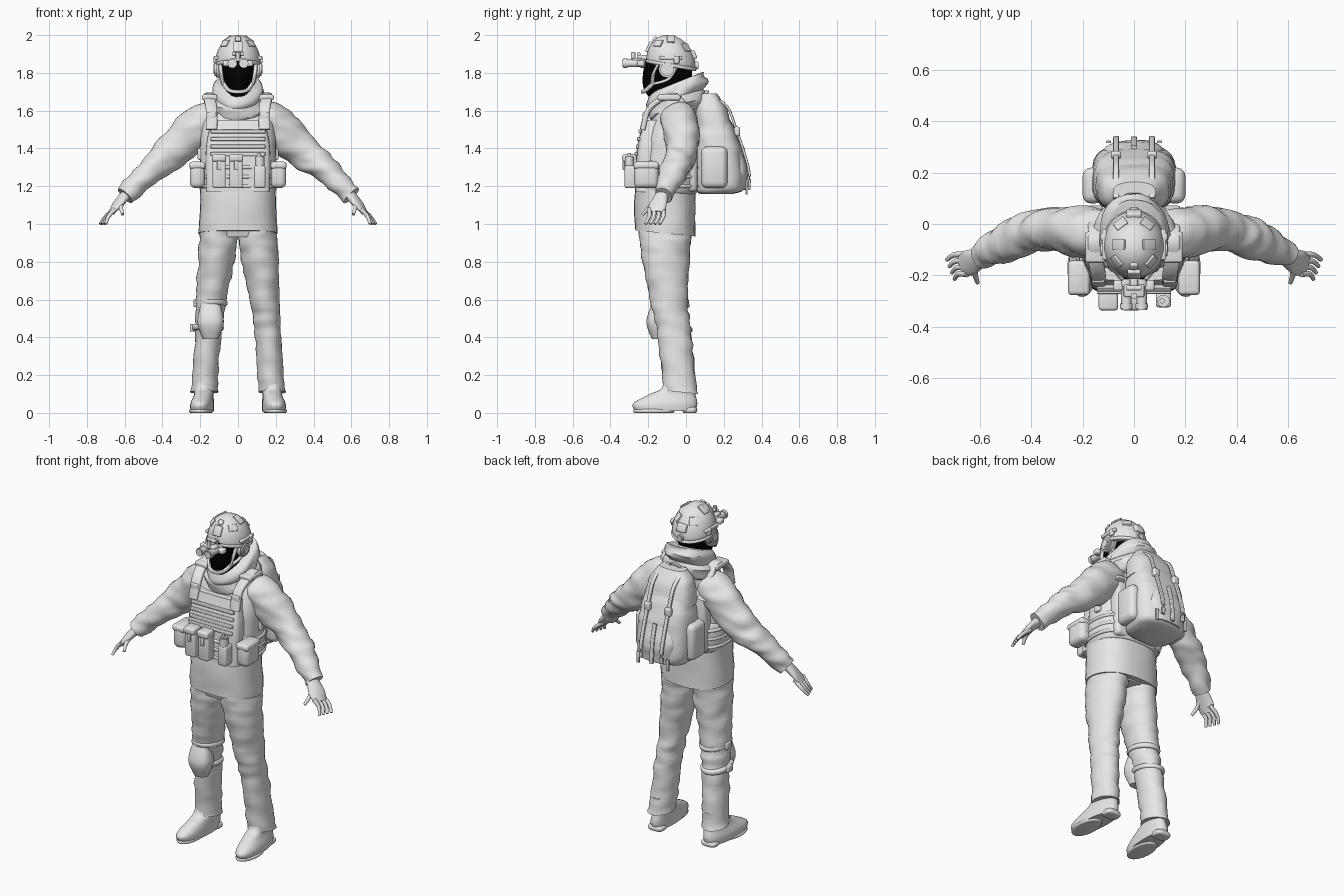
import bpy, bmesh, math
from mathutils import Matrix, Vector, noise

default = bpy.data.objects.get("Cube")
if default:
    bpy.data.objects.remove(default, do_unlink=True)


def material(name, value):
    mat = bpy.data.materials.new(name)
    mat.use_nodes = True
    colour = (value, value, value, 1)
    mat.diffuse_color = colour
    mat.node_tree.nodes["Principled BSDF"].inputs["Base Color"].default_value = colour
    return mat


GREY = material("light grey", .8)
BLACK = material("black", 0)
UP = Vector((0, 0, 1))
SIDEWAYS = Vector((1, 0, 0))
FORWARD = Vector((0, 1, 0))
SIDES = (("left", 1), ("right", -1))


def finish(bm, name, mat=GREY):
    bmesh.ops.recalc_face_normals(bm, faces=bm.faces)
    mesh = bpy.data.meshes.new(name)
    bm.to_mesh(mesh)
    bm.free()
    mesh.materials.append(mat)
    mesh.shade_smooth()
    mesh.set_sharp_from_angle(angle=math.radians(42))
    obj = bpy.data.objects.new(name, mesh)
    bpy.context.collection.objects.link(obj)


def spline(keys, steps):
    """Catmull-Rom interpolation of equal-length tuples."""
    padded = [keys[0], *keys, keys[-1]]
    result = []
    for before, start, end, after in zip(padded, padded[1:], padded[2:], padded[3:]):
        for step in range(steps):
            t = step / steps
            result.append([b + t / 2 * (c - a + t * (2 * a - 5 * b + 4 * c - d + t * (3 * (b - c) + d - a)))
                           for a, b, c, d in zip(before, start, end, after)])
    return result + [list(keys[-1])]


def loft(name, keys, along=False, power=2, sides=32, steps=6, folds=0, tilt=0, skew=0, mat=GREY):
    """Skin over rings (x, y, z, half width, half depth), level or square to the path."""
    bm = bmesh.new()
    rings = spline(keys, steps)
    centres = [Vector(ring[:3]) for ring in rings]
    rows = []
    for i, centre in enumerate(centres):
        wide, deep = rings[i][3:]
        across, inward = SIDEWAYS, FORWARD
        if along:
            tangent = (centres[min(i + 1, len(centres) - 1)] - centres[max(i - 1, 0)]).normalized()
            across = tangent.cross(UP).normalized()
            inward = across.cross(tangent)
        row = []
        for side in range(sides):
            angle = math.tau * side / sides
            c, s = math.cos(angle), math.sin(angle)
            offset = (across * math.copysign(abs(c) ** (2 / power), c) * wide
                      + inward * math.copysign(abs(s) ** (2 / power), s) * deep)
            if folds:
                place = centre + offset
                place.z *= 3
                offset += offset.normalized() * folds * noise.noise(place * 8)
            offset += Vector((skew * offset.y, 0, tilt * offset.y))
            row.append(bm.verts.new(centre + offset))
        rows.append(row)
    for low, high in zip(rows, rows[1:]):
        for side in range(sides):
            bm.faces.new((low[side - 1], low[side], high[side], high[side - 1]))
    bm.faces.new(rows[0])
    bm.faces.new(rows[-1])
    finish(bm, name, mat)


def stack(name, rings, x=0, **options):
    """Level rings (y, z, half width, half depth) above one another."""
    loft(name, [(x, *ring) for ring in rings], **options)


def band(name, x, y, z, wide, deep, high, bulge=.01, **options):
    """Rounded belt: a half ellipse swept round an oval."""
    angles = [math.pi * (k / 8 - .5) for k in range(9)]
    loft(name, [(x, y, z + high * math.sin(a), wide + bulge * math.cos(a), deep + bulge * math.cos(a))
                for a in angles], steps=1, **options)


def strap(name, points, wide, thick, power=4, taper=0):
    last = len(points) - 1
    shrink = [1 - taper * k / last for k in range(last + 1)]
    loft(name, [(*point, wide * f, thick * f) for point, f in zip(points, shrink)],
         along=True, power=power, sides=16)


def box(name, place, size, soft=.3, turn=Matrix()):
    bm = bmesh.new()
    bmesh.ops.create_cube(bm, size=1)
    bmesh.ops.scale(bm, vec=size, verts=bm.verts)
    bmesh.ops.bevel(bm, geom=bm.edges[:], offset=soft * min(size), segments=3, profile=.5, affect='EDGES')
    bm.transform(Matrix.Translation(place) @ turn)
    finish(bm, name)


def rod(name, place, radius, length, axis):
    bm = bmesh.new()
    bmesh.ops.create_cone(bm, cap_ends=True, segments=20, radius1=radius, radius2=radius, depth=length)
    rims = [edge for edge in bm.edges if abs(edge.verts[0].co.z - edge.verts[1].co.z) < length / 2]
    bmesh.ops.bevel(bm, geom=rims, offset=radius / 5, segments=2, affect='EDGES')
    bm.transform(Matrix.Translation(place) @ axis.to_track_quat('Z', 'Y').to_matrix().to_4x4())
    finish(bm, name)


def mirrored(build, name, points, *args, **options):
    """Build a left part and its right twin."""
    for side, sign in SIDES:
        build(f"{side}_{name}", [(p[0] * sign, *p[1:]) for p in points], *args, **options)


def twin(build, name, place, *args, **options):
    """Left and right copies of a box or rod."""
    for side, sign in SIDES:
        build(f"{side}_{name}", (place[0] * sign, *place[1:]), *args, **options)


# Jacket, hips, collar and hood
stack("jacket", [(-.11, .95, .21, .16), (-.11, 1.17, .2, .16), (-.09, 1.45, .2, .13),
                 (-.07, 1.57, .18, .1), (-.05, 1.7, .08, .08)], power=2.4, folds=.006, tilt=-.1)
stack("hips", [(-.11, .93, .19, .12), (-.11, 1, .2, .14)], power=2.4)
band("collar", 0, -.05, 1.63, .12, .12, .05, bulge=.04, tilt=.25, folds=.02)
band("hood", 0, -.05, 1.7, .11, .13, .05, bulge=.03, tilt=.4, folds=.02)

# Sleeves and hands
mirrored(loft, "sleeve", [(.12, -.04, 1.56, .09, .08), (.2, -.03, 1.52, .1, .11), (.36, -.02, 1.37, .08, .09),
                          (.46, -.06, 1.29, .08, .07), (.6, -.12, 1.15, .05, .05)],
         along=True, folds=.015, steps=9)
mirrored(loft, "palm", [(.58, -.12, 1.17, .03, .03), (.64, -.15, 1.1, .05, .02), (.67, -.16, 1.06, .04, .015)],
         along=True)
for k, finger in enumerate(("little", "ring", "middle", "index")):
    y = -.12 - k / 40
    drift = k / 100
    mirrored(strap, finger + "_finger", [(.65, y, 1.08), (.7 - drift / 2, y, 1.04), (.73 - drift, y - .02, 1)],
             .013, .013, power=2, taper=.4)
mirrored(strap, "thumb", [(.61, -.15, 1.12), (.62, -.19, 1.09), (.61, -.23, 1.05)], .016, .016, power=2, taper=.5)

# Trousers and boots
mirrored(loft, "trouser_leg", [(.18, -.03, .11, .07, .09), (.16, -.06, .4, .07, .09), (.14, -.09, .6, .08, .1),
                               (.11, -.11, .85, .1, .13), (.1, -.11, .98, .1, .14)],
         folds=.012, tilt=-.1, steps=9)
for side, sign in SIDES:
    boot = [(.19, -.11, .01, .06, .16), (.19, -.11, .05, .06, .17), (.18, -.07, .1, .05, .12),
            (.18, -.04, .13, .05, .09), (.18, -.03, .2, .05, .08)]
    loft(side + "_boot", [(ring[0] * sign, *ring[1:]) for ring in boot], power=2.3, skew=-.07 * sign)
    band(side + "_boot_sole", .2 * sign, -.17, .01, .05, .1, .01)
    band(side + "_boot_heel", .18 * sign, .02, .015, .04, .03, .015, power=3)

# Head, helmet and its straps
stack("balaclava", [(-.06, 1.62, .07, .08), (-.1, 1.69, .07, .11), (-.1, 1.76, .08, .13),
                    (-.09, 1.88, .09, .12), (-.08, 1.94, .06, .08)], mat=BLACK)
centre = Vector((0, -.08, 1.85))
shell = Vector((.12, .13, .15))
quarter = [math.pi * k / 20 for k in range(10)]
dome = [(centre.y, centre.z + shell.z * math.sin(a), shell.x * math.cos(a), shell.y * math.cos(a)) for a in quarter]
stack("helmet", [(centre.y, 1.83, .11, .12)] + dome + [(centre.y, 2, .003, .003)], tilt=-.15, steps=2)
band("helmet_rim", 0, centre.y, 1.84, .115, .125, .01, tilt=-.17)
strap("chin_strap", [(.08, -.17, 1.75), (.05, -.21, 1.71), (0, -.23, 1.7), (-.05, -.21, 1.71), (-.08, -.17, 1.75)],
      .008, .01)
mirrored(strap, "cheek_strap", [(.095, -.14, 1.86), (.09, -.17, 1.8), (.077, -.18, 1.74)], .01, .007)
mirrored(strap, "nape_strap", [(.09, -.04, 1.85), (.09, -.09, 1.77), (.077, -.18, 1.74)], .008, .008)
twin(rod, "ear_cup", (.105, -.1, 1.82), .045, .04, SIDEWAYS)
twin(rod, "ear_cup_cap", (.12, -.1, 1.82), .03, .02, SIDEWAYS)
twin(box, "helmet_rail", (.115, -.08, 1.88), (.02, .12, .02))
twin(box, "rail_clip", (.12, -.05, 1.87), (.02, .03, .04))


def helmet_patch(name, azimuth, rise, size):
    """Small block lying on the helmet shell; azimuth zero is the front."""
    a, e = math.radians(azimuth), math.radians(rise)
    out = Vector((math.sin(a) * math.cos(e), -math.cos(a) * math.cos(e), math.sin(e)))
    spot = out * shell
    spot.z -= .15 * spot.y
    normal = Vector([part / radius for part, radius in zip(out, shell)])
    box(name, centre + spot, size, turn=normal.to_track_quat('Z', 'Y').to_matrix().to_4x4())


helmet_patch("goggle_shroud", 0, 28, (.05, .06, .02))
helmet_patch("goggle_shroud_tip", 0, 50, (.03, .03, .02))
helmet_patch("rear_battery", 180, 25, (.06, .05, .03))
for side, sign in SIDES:
    helmet_patch(side + "_front_patch", 48 * sign, 40, (.05, .04, .01))
    helmet_patch(side + "_top_patch", 90 * sign, 60, (.04, .06, .01))
    helmet_patch(side + "_rear_patch", 145 * sign, 40, (.05, .05, .01))
rod("fit_dial", (0, .05, 1.84), .02, .03, FORWARD)

# Night vision goggles
for part, y, radius, length in (("tube", -.28, .02, .11), ("lens_ring", -.32, .025, .03), ("eyepiece", -.23, .024, .03)):
    twin(rod, "goggle_" + part, (.03, y, 1.85), radius, length, FORWARD)
twin(box, "goggle_hinge", (.06, -.24, 1.85), (.04, .04, .03))
box("goggle_arm", (0, -.23, 1.88), (.03, .06, .03))
box("goggle_bridge", (0, -.26, 1.87), (.08, .05, .02))
rod("goggle_knob", (0, -.28, 1.89), .012, .04, UP)
rod("goggle_pivot", (0, -.25, 1.9), .01, .06, SIDEWAYS)

# Plate carrier
stack("front_plate", [(-.2, 1.17, .17, .07), (-.19, 1.4, .17, .07), (-.17, 1.55, .14, .05)], power=5)
box("back_plate", (0, .02, 1.36), (.33, .08, .38))
band("cummerbund", 0, -.1, 1.25, .19, .15, .09, bulge=.02, power=2.5)
for k in range(4):
    box(f"chest_webbing_{k}", (0, -.265 + .007 * k, 1.37 + k / 25), (.29, .015, .02))
for k in range(3):
    band(f"waist_webbing_{k}", 0, -.1, 1.2 + k / 20, .205, .165, .01, power=2.5)
mirrored(strap, "shoulder_strap", [(.14, -.23, 1.5), (.14, -.2, 1.6), (.15, -.13, 1.66),
                                   (.15, -.04, 1.67), (.15, .06, 1.5)], .03, .014)
twin(box, "strap_buckle", (.14, -.22, 1.57), (.05, .02, .04))
twin(box, "strap_pad", (.15, -.09, 1.67), (.08, .12, .03))
twin(box, "vest_side_loop", (.2, -.07, 1.37), (.03, .04, .06))

# Pouches on the vest
for name, x in (("outer", -.1), ("inner", -.01)):
    box(name + "_magazine_pouch", (x, -.29, 1.28), (.07, .07, .18), soft=.15)
    box(name + "_magazine_flap", (x, -.3, 1.35), (.075, .075, .04))
    box(name + "_magazine_tab", (x, -.33, 1.31), (.02, .01, .05))
box("radio_pouch", (.115, -.29, 1.25), (.06, .07, .12), soft=.2)
rod("radio_body", (.115, -.3, 1.31), .024, .1, UP)
rod("radio_knob", (.11, -.3, 1.36), .01, .03, UP)
twin(box, "side_pouch", (.215, -.21, 1.26), (.08, .13, .14), soft=.35)
twin(box, "side_pouch_flap", (.215, -.21, 1.31), (.085, .135, .04), soft=.4)

# Backpack
stack("backpack", [(.16, 1.16, .12, .09), (.18, 1.2, .16, .13), (.17, 1.4, .16, .12), (.15, 1.52, .14, .1),
                   (.12, 1.68, .08, .04)], power=3, folds=.008)
stack("pack_lid", [(.15, 1.5, .15, .1), (.13, 1.62, .13, .08), (.12, 1.69, .08, .04)], power=2.8, folds=.006)
stack("pack_rear_pocket", [(.26, 1.18, .1, .05), (.26, 1.3, .12, .065), (.25, 1.42, .08, .03)],
      power=2.8, folds=.008)
twin(box, "pack_side_pocket", (.16, .15, 1.3), (.08, .14, .22), soft=.4)
mirrored(strap, "pack_strap", [(.07, .1, 1.69), (.07, .21, 1.63), (.07, .26, 1.52), (.07, .33, 1.3), (.07, .335, 1.2)],
         .011, .007)
twin(box, "pack_buckle", (.07, .27, 1.49), (.04, .03, .05))
twin(box, "pack_strap_tail", (.1, .32, 1.19), (.02, .01, .07))
strap("pack_center_strap", [(0, .3, 1.41), (0, .325, 1.3), (0, .335, 1.18)], .012, .007)
strap("pack_handle", [(.04, .1, 1.68), (.02, .11, 1.7), (-.02, .11, 1.7), (-.04, .1, 1.68)], .01, .005)

# Knee pad on the right leg
stack("knee_pad", [(-.15, .39, .04, .03), (-.15, .48, .07, .06), (-.15, .58, .05, .03)], x=-.145, power=2.5)
for name, x, y, z in (("upper", -.14, -.085, .58), ("lower", -.16, -.07, .45)):
    band(f"knee_{name}_strap", x, y, z, .075, .095, .015, tilt=-.1)
    box(f"knee_{name}_buckle", (x - .085, y, z), (.02, .05, .04))
